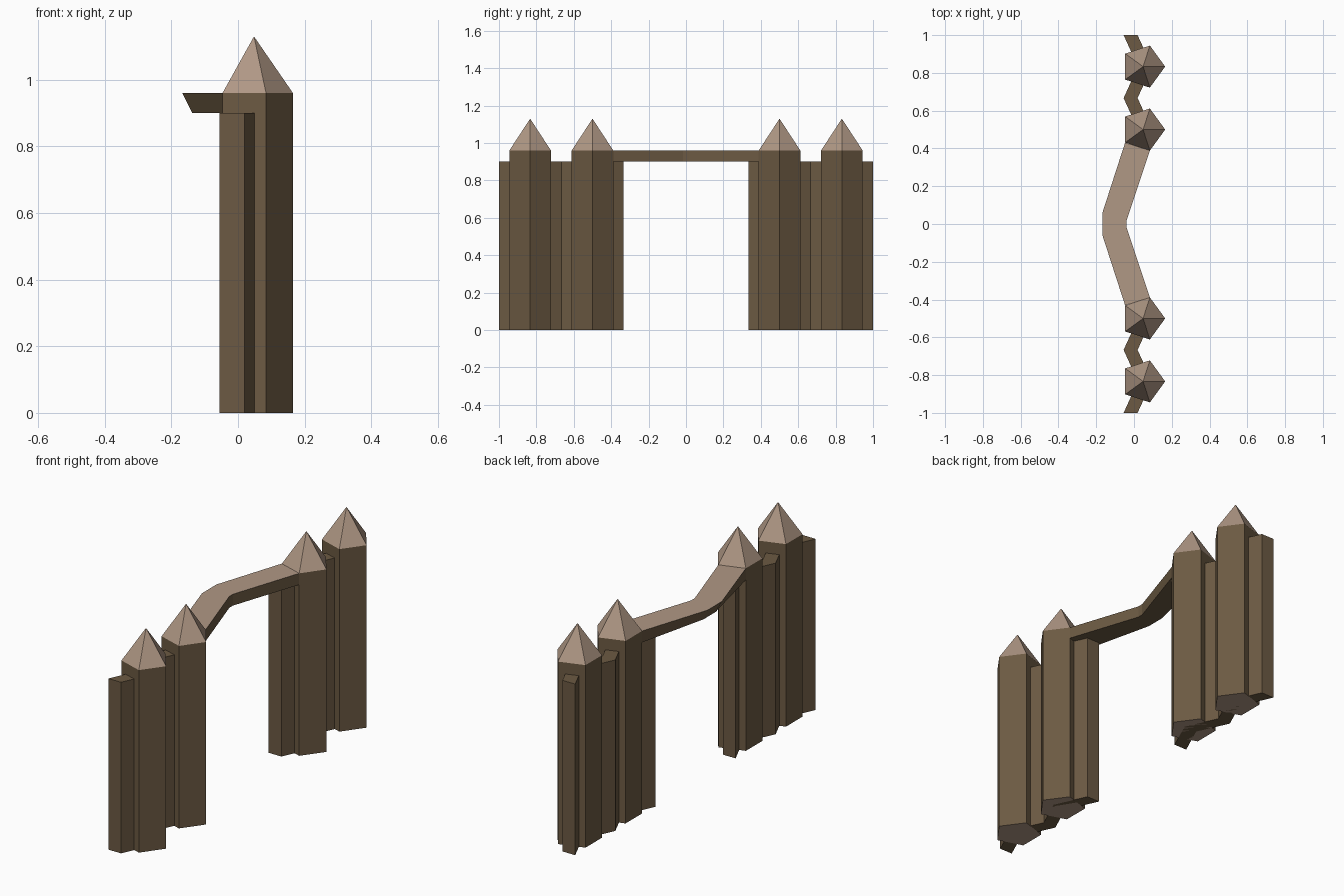
import bpy
import bmesh
from math import cos, sin, tau

cube = bpy.data.objects.get("Cube")
if cube:
    bpy.data.objects.remove(cube, do_unlink=True)


def make_material(name, rgb):
    mat = bpy.data.materials.new(name)
    mat.use_nodes = True
    mat.diffuse_color = (*rgb, 1)
    mat.node_tree.nodes["Principled BSDF"].inputs["Base Color"].default_value = (*rgb, 1)
    return mat


wood = make_material("dark brown wood", (0.15, 0.102, 0.056))
pale = make_material("pale tan", (0.434, 0.314, 0.235))

POST_X, POST_R = 0.048, 0.117
EAVE, APEX, WALL_TOP = 0.96, 1.13, 0.90


def finish(name, bm, pale_rule):
    """Recalculate normals, colour faces by rule and link the object."""
    bmesh.ops.recalc_face_normals(bm, faces=bm.faces)
    for face in bm.faces:
        face.material_index = int(pale_rule(face))
    mesh = bpy.data.meshes.new(name)
    bm.to_mesh(mesh)
    bm.free()
    mesh.materials.append(wood)
    mesh.materials.append(pale)
    obj = bpy.data.objects.new(name, mesh)
    bpy.context.collection.objects.link(obj)
    return obj


def loft(bm, lower, upper):
    """Closed prism between two outlines with matching points."""
    a = [bm.verts.new(p) for p in lower]
    b = [bm.verts.new(p) for p in upper]
    bm.faces.new(a)
    top = bm.faces.new(b)
    for i in range(len(a)):
        j = (i + 1) % len(a)
        bm.faces.new((a[i], a[j], b[j], b[i]))
    return top


def pentagon(y, z):
    return [(POST_X + POST_R * cos(tau * i / 5), y + POST_R * sin(tau * i / 5), z)
            for i in range(5)]


# Five-sided posts with pointed caps; cap and foot are pale
def post(name, y):
    bm = bmesh.new()
    top = loft(bm, pentagon(y, 0), pentagon(y, EAVE))
    tip = bmesh.ops.poke(bm, faces=[top])["verts"][0]
    tip.co = (POST_X, y, APEX)
    finish(name, bm, lambda f: abs(f.normal.z) > 0.1)


# Zigzag wall bending at each post
def wall(name, side):
    bends = [(0.058 if i % 2 else -0.018, side * (2 + i) / 6) for i in range(5)]
    bends = [(x, side * (1 / 3 + i / 6)) for i, (x, _) in enumerate(bends)]
    half = 0.037
    outline = [(x - half, y) for x, y in bends] + [(x + half, y) for x, y in reversed(bends)]
    bm = bmesh.new()
    loft(bm, [(x, y, 0) for x, y in outline], [(x, y, WALL_TOP) for x, y in outline])
    finish(name, bm, lambda f: False)


for label, side in (("front", -1), ("back", 1)):
    post(label + "_outer_post", side * 5 / 6)
    post(label + "_inner_post", side * 0.5)
    wall(label + "_zigzag_wall", side)


# Bowed lintel joining the inner posts, with an undercut outer edge
def lintel_outline(z, outer_x, outer_y):
    half = [(0.084, 0.389), (-0.04, 0.015), (outer_x, outer_y), (-0.047, 0.431)]
    inner_a, inner_b, outer_b, outer_a = half
    one_side = [outer_a, outer_b]
    return ([(x, y, z) for x, y in one_side]
            + [(x, -y, z) for x, y in reversed(one_side)]
            + [(x, -y, z) for x, y in (inner_a, inner_b)]
            + [(x, y, z) for x, y in (inner_b, inner_a)])


bm = bmesh.new()
loft(bm, lintel_outline(WALL_TOP, -0.137, 0.05), lintel_outline(EAVE, -0.167, 0.06))
finish("lintel", bm, lambda f: f.normal.z > 0.9)
